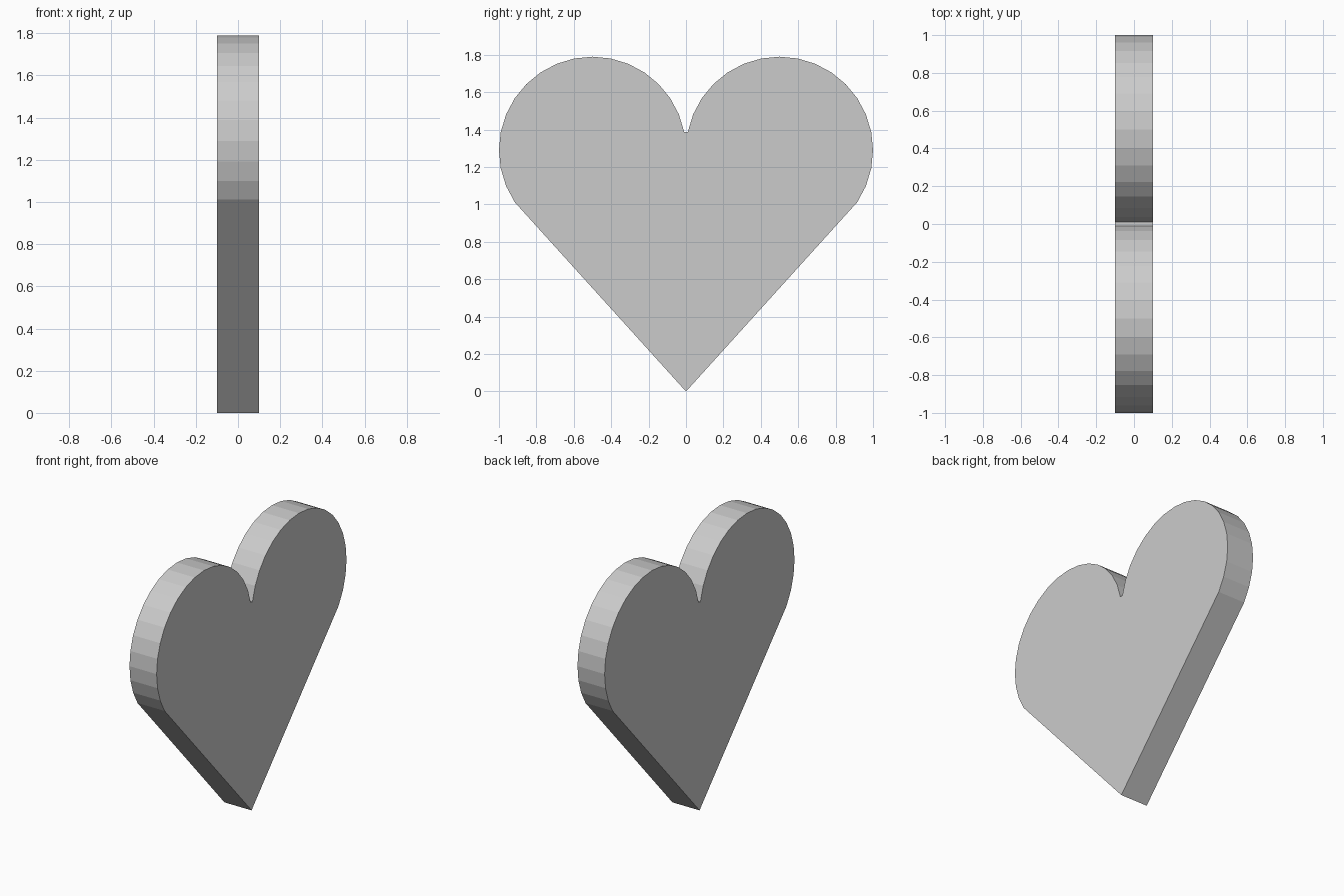
import bpy, bmesh
from math import cos, sin, pi

if "Cube" in bpy.data.objects:
    bpy.data.objects.remove(bpy.data.objects["Cube"])

R, CY, CZ, T = 0.5, 0.5, 1.29, 0.2

# Right half: lobe arc from the straight side round to the notch (32-sided circle)
right = [(CY + R * cos(k * pi / 16), CZ + R * sin(k * pi / 16)) for k in range(-3, 16)]
# Bottom tip, right lobe, mirrored left lobe
outline = [(0, 0)] + right + [(-y, z) for y, z in reversed(right)]

# Extrude the outline across the thickness
bm = bmesh.new()
face = bm.faces.new([bm.verts.new((-T / 2, y, z)) for y, z in outline])
ext = bmesh.ops.extrude_face_region(bm, geom=[face], use_keep_orig=True)
verts = [g for g in ext["geom"] if isinstance(g, bmesh.types.BMVert)]
bmesh.ops.translate(bm, verts=verts, vec=(T, 0, 0))
bmesh.ops.recalc_face_normals(bm, faces=bm.faces)

mesh = bpy.data.meshes.new("heart")
bm.to_mesh(mesh)
bm.free()
bpy.context.collection.objects.link(bpy.data.objects.new("heart", mesh))
